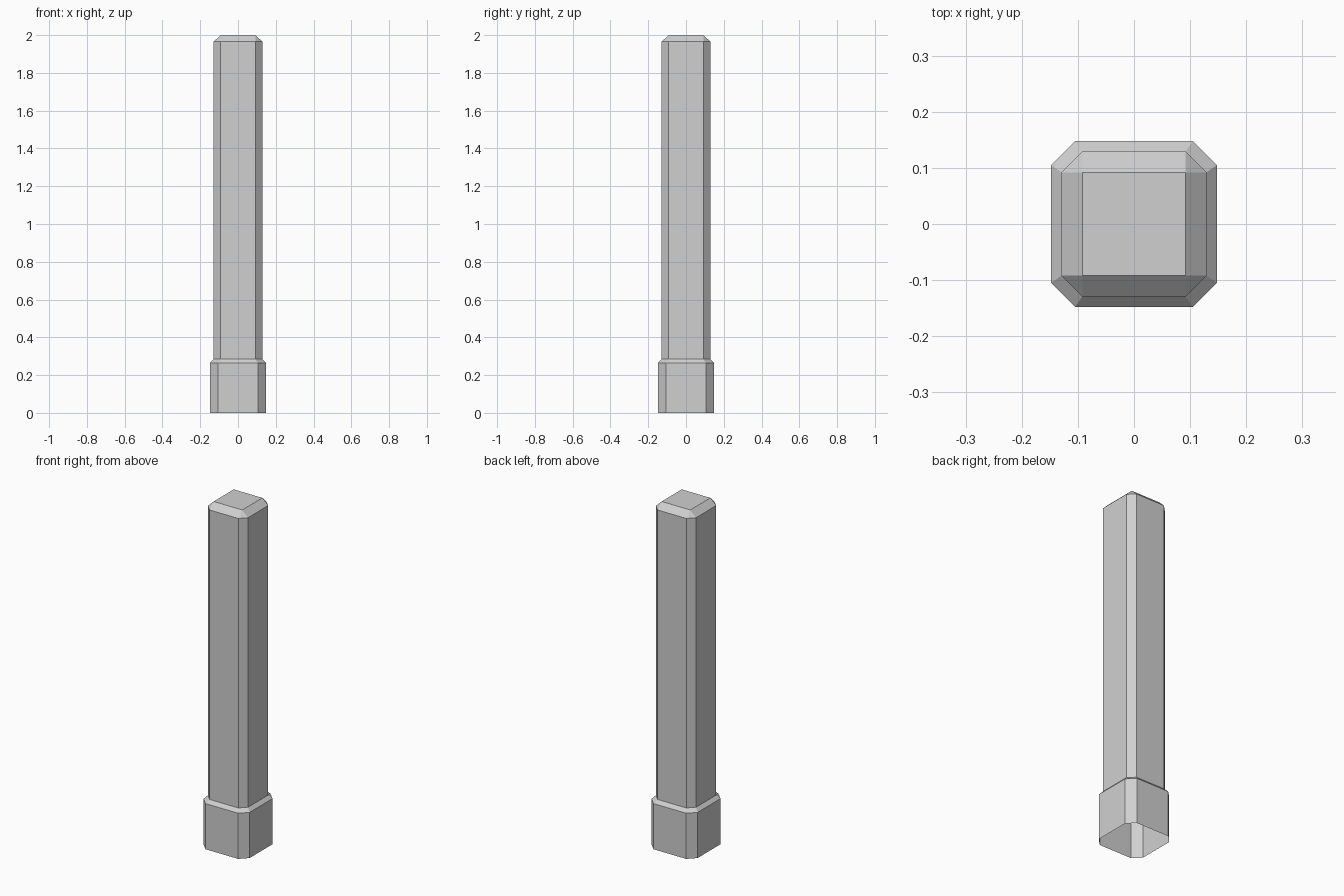
import bpy
import bmesh

default_cube = bpy.data.objects.get("Cube")
if default_cube:
    bpy.data.objects.remove(default_cube, do_unlink=True)

# Plain grey material
grey = bpy.data.materials.new("light grey")
grey.use_nodes = True
colour = (0.63, 0.63, 0.63, 1.0)
grey.diffuse_color = colour
grey.node_tree.nodes["Principled BSDF"].inputs["Base Color"].default_value = colour


def chamfered_ring(bm, half, flat, z):
    """Square ring with cut corners: half width and half length of each flat side."""
    points = []
    x, y = half, flat
    for _ in range(4):
        points += [(x, -y), (x, y)]
        points[-2:] = [rotate(p, _) for p in points[-2:]]
    return [bm.verts.new((px, py, z)) for px, py in points]


def rotate(point, quarter_turns):
    x, y = point
    for _ in range(quarter_turns):
        x, y = -y, x
    return x, y


def build_part(name, profile, capped):
    """Skin a stack of (half, flat, height) rings, open below."""
    bm = bmesh.new()
    rings = [chamfered_ring(bm, *level) for level in profile]
    for low, high in zip(rings, rings[1:]):
        for i in range(len(low)):
            j = (i + 1) % len(low)
            bm.faces.new((low[i], low[j], high[j], high[i]))
    if capped:
        bm.faces.new(rings[-1])
    # Merge the cap corners so the corner bevels become triangles
    bmesh.ops.remove_doubles(bm, verts=bm.verts[:], dist=0.0005)
    mesh = bpy.data.meshes.new(name)
    bm.to_mesh(mesh)
    bm.free()
    mesh.materials.append(grey)
    part = bpy.data.objects.new(name, mesh)
    bpy.context.collection.objects.link(part)
    return part


SHAFT = (0.129, 0.092)
BASE = (0.148, 0.105)
SHOULDER = 0.285

# Hollow base sleeve with a sloping shoulder
build_part("base_sleeve", [(*BASE, 0), (*BASE, 0.265), (*SHAFT, SHOULDER)], False)

# Tall shaft with a bevelled top
build_part("post_shaft", [(*SHAFT, SHOULDER), (*SHAFT, 1.965), (0.092, 0.092, 2)], True)
